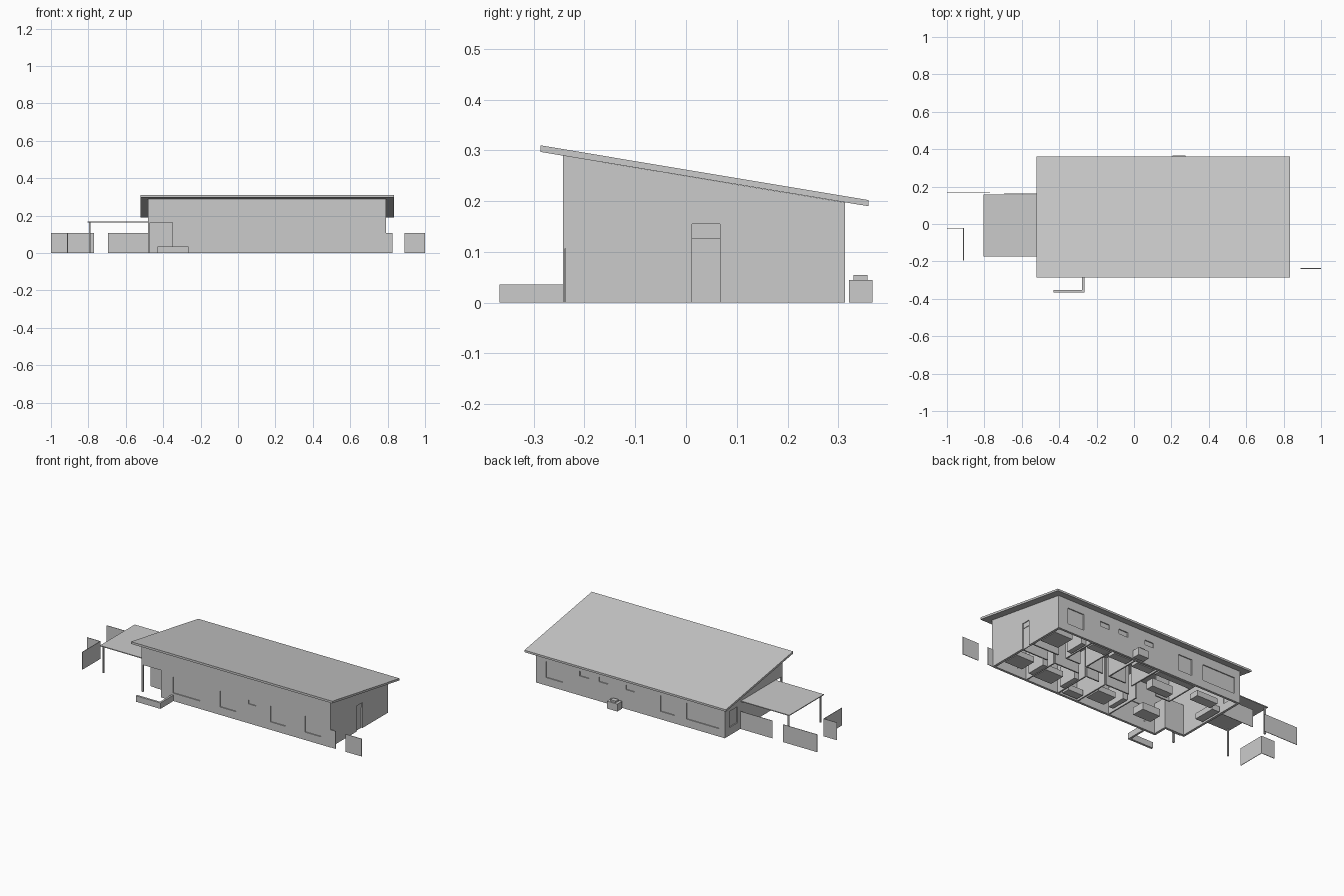
import bpy, bmesh

def finish(name, bm):
    bmesh.ops.recalc_face_normals(bm, faces=bm.faces)
    me = bpy.data.meshes.new(name)
    bm.to_mesh(me)
    bm.free()
    ob = bpy.data.objects.new(name, me)
    bpy.context.collection.objects.link(ob)
    return ob

def add_box(bm, x0, x1, y0, y1, z0, z1):
    vs = bmesh.ops.create_cube(bm, size=1)["verts"]
    bmesh.ops.scale(bm, vec=(x1 - x0, y1 - y0, z1 - z0), verts=vs)
    bmesh.ops.translate(bm, vec=((x0 + x1) / 2, (y0 + y1) / 2, (z0 + z1) / 2), verts=vs)

def boxes(name, *items):
    bm = bmesh.new()
    for b in items:
        add_box(bm, *b)
    return finish(name, bm)

def prism(name, x0, x1, profile):
    """Extrude a (y, z) profile along x."""
    bm = bmesh.new()
    f = bm.faces.new([bm.verts.new((x0, y, z)) for y, z in profile])
    new = bmesh.ops.extrude_face_region(bm, geom=[f])["geom"]
    bmesh.ops.translate(bm, vec=(x1 - x0, 0, 0),
                        verts=[v for v in new if isinstance(v, bmesh.types.BMVert)])
    return finish(name, bm)

def cut(target, cutter):
    cutter.hide_render = True
    cutter.hide_set(True)
    m = target.modifiers.new("cut", 'BOOLEAN')
    m.operation, m.solver, m.object = 'DIFFERENCE', 'EXACT', cutter

# Main dimensions
X0, X1, Y0, Y1, T = -0.48, 0.79, -0.242, 0.313, 0.014
EX, EY, EZ = -0.35, -0.155, 0.165       # entrance recess
def under(y):                            # roof underside height
    return 0.297 - (y + 0.287) * 0.166

# Sloping roof slab
prism("roof", -0.52, 0.835, [(-0.287, 0.297), (-0.287, 0.31), (0.36, 0.202), (0.36, 0.19)])

# Outer wall shell
walls = prism("outer_walls", X0, X1, [(Y0, 0), (Y0, under(Y0)), (Y1, under(Y1)), (Y1, 0)])
cut(walls, boxes("interior_cutter", (X0 + T, X1 - T, Y0 + T, Y1 - T, -0.1, 0.5)))
cut(walls, boxes("entrance_cutter", (X0 - 0.05, EX, Y0 - 0.05, EY, -0.1, EZ)))

# Windows: (x0, x1, z0, z1)
front_windows = [(-0.267, -0.085, 0.048, 0.145), (0.048, 0.155, 0.048, 0.145),
                 (0.24, 0.29, 0.118, 0.142), (0.387, 0.49, 0.048, 0.145),
                 (0.62, 0.727, 0.048, 0.145)]
back_windows = [(0.613, 0.723, 0.048, 0.145), (0.433, 0.496, 0.118, 0.147),
                (0.306, 0.366, 0.118, 0.147), (0.126, 0.186, 0.118, 0.147),
                (-0.142, -0.048, 0.048, 0.145), (-0.442, -0.222, 0.048, 0.145)]
holes, panes = [], []
for wins, y, s in ((front_windows, Y0, 1), (back_windows, Y1, -1)):
    for a, b, c, d in wins:
        holes.append((a, b, y - 0.02, y + 0.02, c, d))
        p, q = sorted((y + s * 0.006, y + s * 0.009))
        panes.append((a, b, p, q, c, d))
# Left side window and right side door with transom
holes.append((X0 - 0.02, X0 + 0.02, 0.19, 0.27, 0.048, 0.145))
panes.append((X0 + 0.006, X0 + 0.009, 0.19, 0.27, 0.048, 0.145))
holes.append((X1 - 0.02, X1 + 0.02, 0.012, 0.067, -0.05, 0.155))
cut(walls, boxes("window_cutters", *holes))
boxes("window_panes", *panes)
boxes("side_door", (X1 - 0.012, X1 - 0.008, 0.012, 0.067, 0, 0.127))
boxes("door_transom", (X1 - 0.012, X1 - 0.005, 0.012, 0.067, 0.126, 0.155))

# Entrance recess: inner walls, soffit, door, corner post
boxes("entrance_walls",
      (X0, EX, EY, EY + T, 0, EZ + 0.02),
      (EX, EX + T, Y0 + T, EY + T, 0, EZ + 0.02))
boxes("entrance_soffit", (X0 + 0.001, EX + T, Y0 + 0.001, EY + T, EZ - 0.001, EZ + 0.004))
boxes("entrance_door", (-0.455, -0.395, EY - 0.004, EY, 0, 0.135))
boxes("corner_post", (X0, X0 + 0.01, Y0, Y0 + 0.01, 0, EZ))

# Carport roof and posts
boxes("porch_roof", (-0.805, X0, -0.175, 0.158, 0.163, 0.168))
boxes("porch_posts", *[(-0.797, -0.788, y, y + 0.009, 0, 0.163) for y in (-0.165, 0.142)])

# Low L-shaped garden wall by the entrance
boxes("garden_wall", (-0.43, -0.265, -0.367, -0.354, 0, 0.036),
      (-0.277, -0.265, -0.354, Y0, 0, 0.036))

# Thin fence panels
H, F = 0.107, 0.0015
boxes("fence_panels",
      (-1, -0.77, 0.168 - F, 0.168 + F, 0, H),
      (-0.695, X0, 0.162 - F, 0.162 + F, 0, H),
      (-1, -0.912, -0.022 - F, -0.022 + F, 0, H),
      (-0.913, -0.91, -0.195, -0.0205, 0, H),
      (X1, 0.825, -0.238 - F, -0.238 + F, 0, H),
      (0.89, 1, -0.238 - F, -0.238 + F, 0, H))

# Utility unit behind the house
boxes("utility_unit", (0.205, 0.275, 0.321, 0.367, 0, 0.045),
      (0.222, 0.258, 0.33, 0.358, 0.045, 0.055))

# Interior partitions around a central corridor
P, IH = 0.008, 0.17
parts = []
for x in (-0.02, 0.2, 0.335, 0.555):                 # front rooms
    parts.append((x, x + P, Y0 + T, 0.0, 0, IH))
for x in (-0.18, 0.08, 0.24, 0.4, 0.54):             # back rooms
    parts.append((x, x + P, 0.08, Y1 - T, 0, IH))
for a, b in ((0.04, 0.2), (0.25, 0.335), (0.39, 0.555), (0.61, X1 - T)):
    parts.append((a, b, 0.0, P, 0, IH))
for a, b in ((-0.18, -0.08), (0.13, 0.24), (0.29, 0.4), (0.45, 0.54), (0.6, X1 - T)):
    parts.append((a, b, 0.08, 0.08 + P, 0, IH))
boxes("interior_walls", *parts)

# Furniture blocks: (centre x, centre y, width, depth, height)
def furniture(name, items):
    boxes(name, *[(x - w / 2, x + w / 2, y - d / 2, y + d / 2, 0.001, h)
                  for x, y, w, d, h in items])

furniture("beds", [(0.71, 0.2, 0.12, 0.12, 0.035), (0.71, -0.11, 0.12, 0.1, 0.035),
                   (0.49, -0.13, 0.12, 0.1, 0.035), (0.13, -0.12, 0.12, 0.1, 0.035)])
furniture("bath_fixtures", [(0.27, -0.19, 0.1, 0.05, 0.035), (0.47, 0.265, 0.12, 0.05, 0.035),
                            (0.32, 0.265, 0.12, 0.05, 0.035), (0.16, 0.265, 0.12, 0.05, 0.035)])
furniture("counters", [(-0.05, 0.275, 0.24, 0.04, 0.05), (-0.07, 0.13, 0.14, 0.05, 0.05)])
furniture("wardrobes", [(0.58, -0.11, 0.03, 0.12, 0.12), (0.36, -0.11, 0.03, 0.12, 0.12),
                        (0.02, -0.11, 0.03, 0.12, 0.12), (0.57, 0.2, 0.03, 0.12, 0.12)])
furniture("seating", [(-0.32, 0.2, 0.14, 0.06, 0.035), (-0.43, 0.1, 0.05, 0.14, 0.035),
                      (-0.18, -0.11, 0.12, 0.08, 0.045)])
